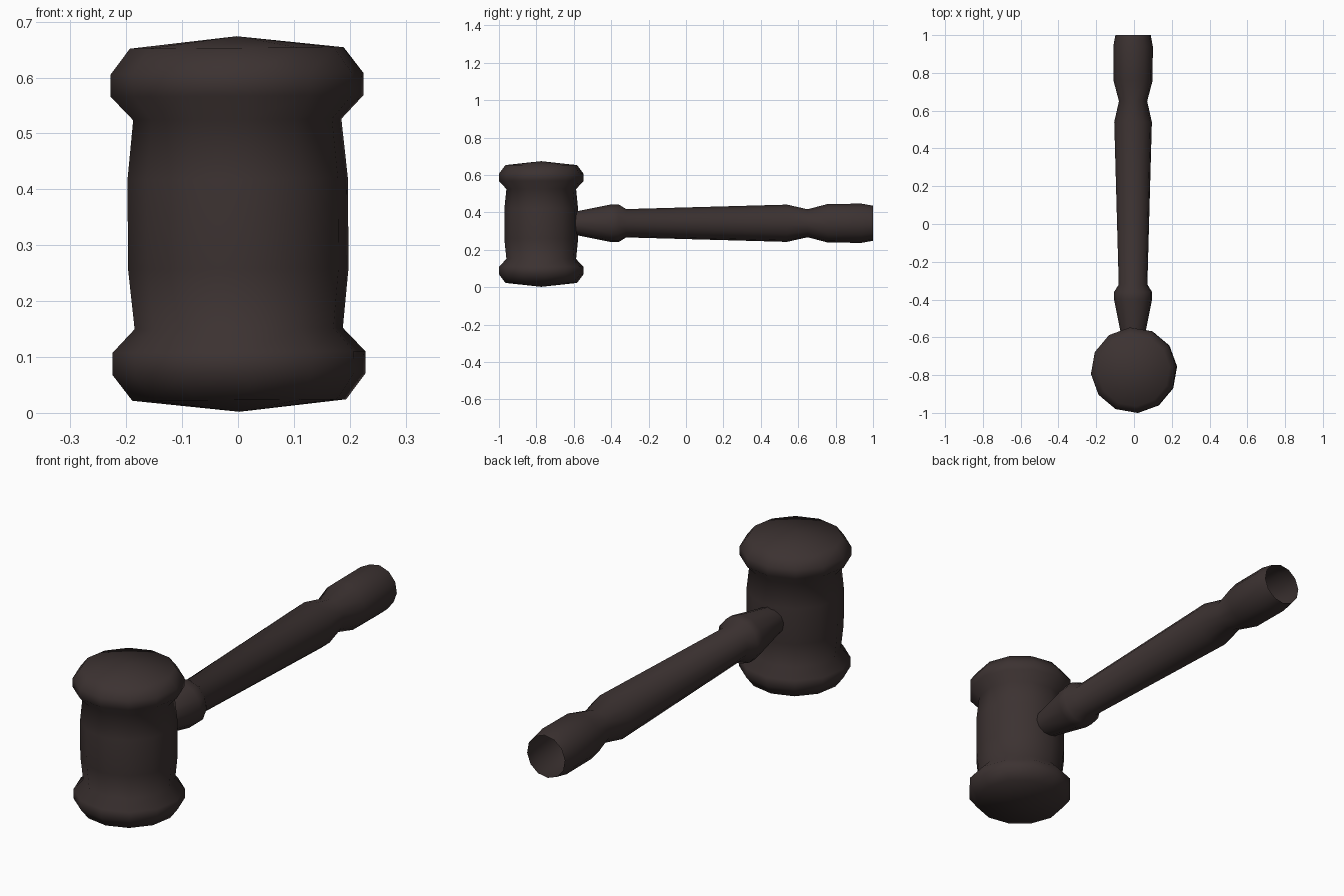
import bpy, bmesh, math
from mathutils import Matrix

if "Cube" in bpy.data.objects:
    bpy.data.objects.remove(bpy.data.objects["Cube"])

SIDES = 12

wood = bpy.data.materials.new("dark_wood")
wood.diffuse_color = (0.045, 0.032, 0.031, 1)
wood.use_nodes = True
wood.node_tree.nodes["Principled BSDF"].inputs["Base Color"].default_value = wood.diffuse_color


def lathe(name, profile, matrix, phase):
    """Revolve (radius, height) points around z; radius 0 makes a pole."""
    bm = bmesh.new()
    rings = []
    for r, h in profile:
        count = SIDES if r > 0 else 1
        rings.append([bm.verts.new((r * math.cos(phase + math.tau * i / SIDES),
                                    r * math.sin(phase + math.tau * i / SIDES), h))
                      for i in range(count)])
    for a, b in zip(rings, rings[1:]):
        for i in range(SIDES):
            j = (i + 1) % SIDES
            if len(a) == 1:
                bm.faces.new((a[0], b[j], b[i]))
            elif len(b) == 1:
                bm.faces.new((a[i], a[j], b[0]))
            else:
                bm.faces.new((a[i], a[j], b[j], b[i]))
    for f in bm.faces:
        f.smooth = True
    bm.transform(matrix)
    mesh = bpy.data.meshes.new(name)
    bm.to_mesh(mesh)
    bm.free()
    mesh.materials.append(wood)
    obj = bpy.data.objects.new(name, mesh)
    bpy.context.collection.objects.link(obj)
    return obj


# Mallet head: barrel with a flared, shallow-coned rim at each end
half = [(0, -0.336), (0.192, -0.315), (0.227, -0.269), (0.227, -0.229),
        (0.187, -0.187), (0.198, -0.08)]
head = half + [(r, -h) for r, h in reversed(half)]
lathe("mallet_head", head,
      Matrix.Translation((0, -0.774, 0.338)) @ Matrix.Rotation(math.radians(-0.4), 4, 'Y'),
      math.radians(5))

# Turned handle along y: collar, tapered shaft, neck and open-ended grip
handle = [(0.062, -0.61), (0.066, -0.575), (0.101, -0.40), (0.101, -0.36),
          (0.076, -0.32), (0.100, 0.54), (0.075, 0.65), (0.104, 0.76),
          (0.105, 0.94), (0.094, 1.0)]
lathe("handle", handle,
      Matrix.Translation((-0.005, 0, 0.342)) @ Matrix.Rotation(math.radians(-90), 4, 'X'),
      math.radians(5))
